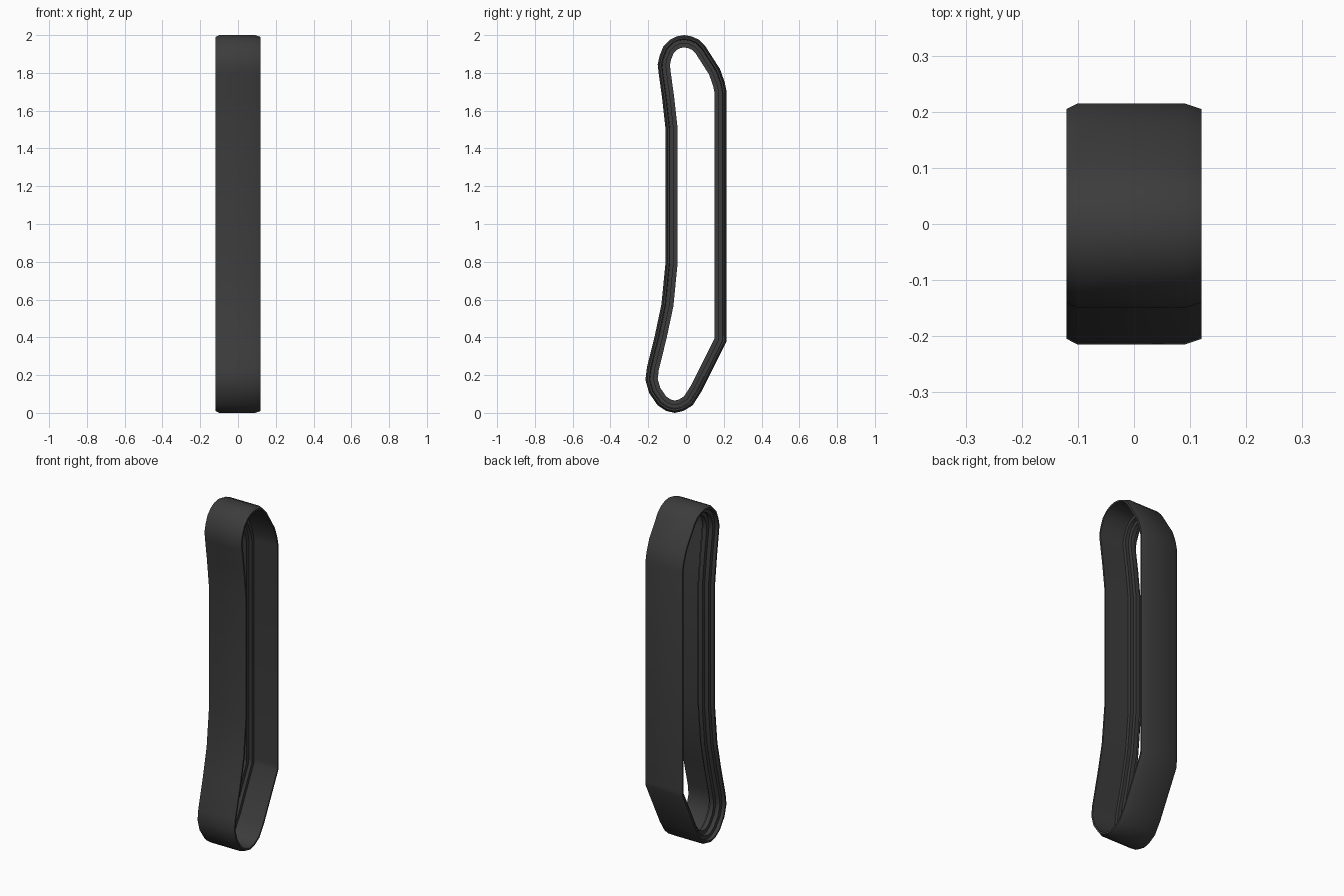
import bpy
import bmesh
from mathutils import Vector

if "Cube" in bpy.data.objects:
    bpy.data.objects.remove(bpy.data.objects["Cube"])

# outer outline of the band in the y-z plane, counter-clockwise seen from +x
OUTLINE = [(-0.01, 2.0), (-0.05, 1.993), (-0.085, 1.975), (-0.12, 1.94), (-0.14, 1.89),
           (-0.15, 1.845), (-0.145, 1.8), (-0.127, 1.67), (-0.108, 1.5), (-0.108, 0.8),
           (-0.13, 0.575), (-0.165, 0.41), (-0.207, 0.24), (-0.215, 0.175), (-0.195, 0.105),
           (-0.15, 0.04), (-0.105, 0.01), (-0.06, 0.0), (-0.015, 0.01), (0.035, 0.04),
           (0.08, 0.11), (0.213, 0.375), (0.215, 0.41), (0.215, 1.70), (0.205, 1.75),
           (0.18, 1.82), (0.10, 1.945), (0.07, 1.975), (0.03, 1.993)]

# cross-section (x, depth inward): chamfered shell with a stepped inner lip
SECTION = [(0.09, 0.0), (0.12, 0.01), (0.12, 0.02), (-0.03, 0.024), (-0.03, 0.043),
           (-0.05, 0.043), (-0.05, 0.064), (-0.075, 0.064), (-0.075, 0.043),
           (-0.10, 0.043), (-0.10, 0.022), (-0.12, 0.02), (-0.12, 0.01), (-0.10, 0.0)]


def inset(points, depth):
    """Move a closed outline inwards by depth with mitred corners."""
    result = []
    for i, p in enumerate(points):
        a = (p - points[i - 1]).normalized()
        b = (points[(i + 1) % len(points)] - p).normalized()
        na, nb = Vector((-a.y, a.x)), Vector((-b.y, b.x))
        result.append(p + (na + nb) * depth / (1 + na.dot(nb)))
    return result


# sweep the cross-section around the outline
outline = [Vector(p) for p in OUTLINE]
bm = bmesh.new()
rings = []
for x, depth in SECTION:
    rings.append([bm.verts.new((x, p.x, p.y)) for p in inset(outline, depth)])
n = len(outline)
for k, ring in enumerate(rings):
    nxt = rings[(k + 1) % len(rings)]
    for i in range(n):
        j = (i + 1) % n
        bm.faces.new((ring[i], ring[j], nxt[j], nxt[i]))
bmesh.ops.recalc_face_normals(bm, faces=bm.faces)
mesh = bpy.data.meshes.new("band_frame")
bm.to_mesh(mesh)
bm.free()

# single dark colour
mat = bpy.data.materials.new("dark_grey")
mat.diffuse_color = (0.045, 0.045, 0.045, 1)
mat.use_nodes = True
mat.node_tree.nodes["Principled BSDF"].inputs["Base Color"].default_value = mat.diffuse_color
mesh.materials.append(mat)
band = bpy.data.objects.new("band_frame", mesh)
bpy.context.collection.objects.link(band)
bpy.context.view_layer.objects.active = band
band.select_set(True)
bpy.ops.object.shade_smooth_by_angle(angle=0.55)
